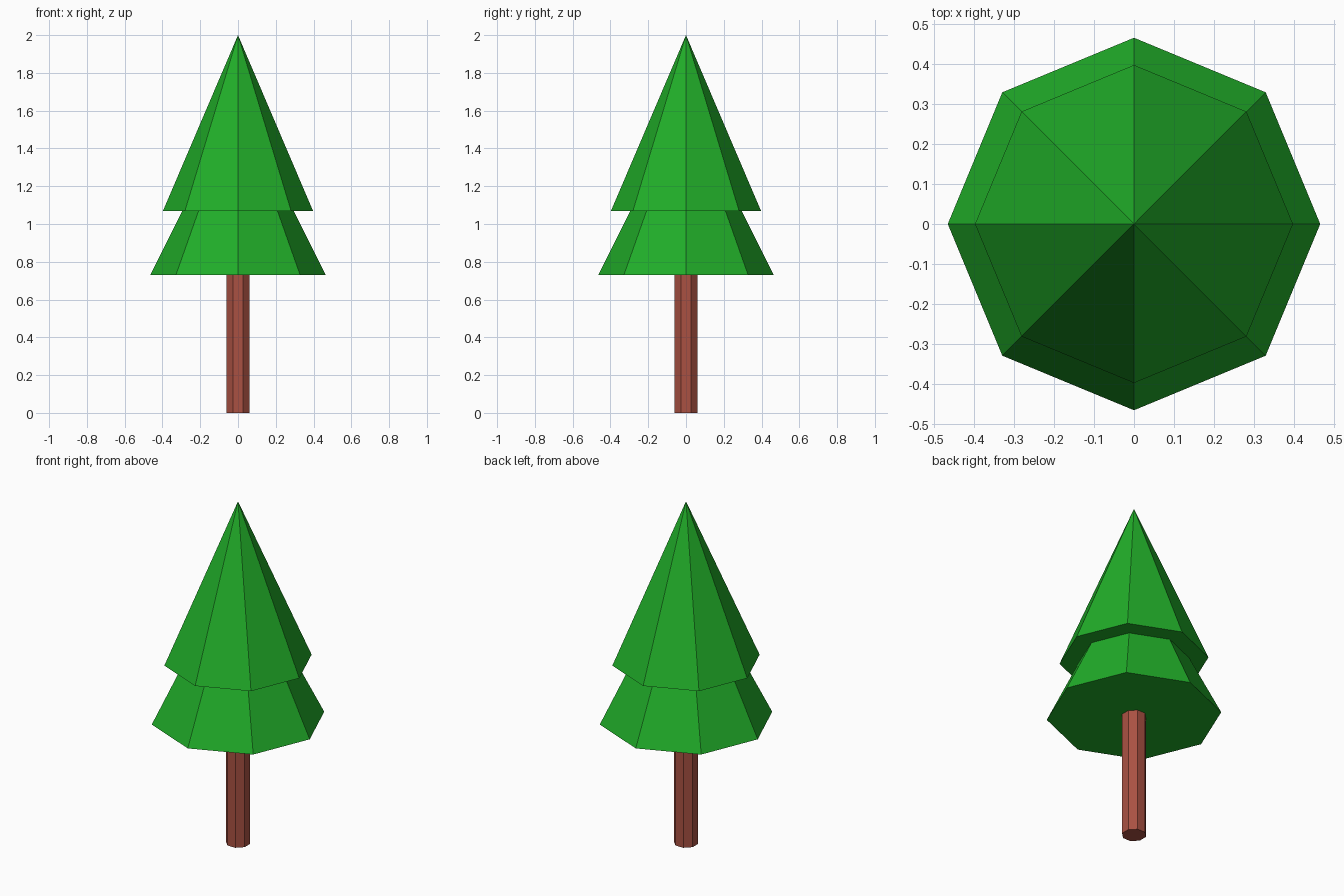
import bpy
from math import radians

if "Cube" in bpy.data.objects:
    bpy.data.objects.remove(bpy.data.objects["Cube"])


def material(name, color):
    m = bpy.data.materials.new(name)
    m.diffuse_color = (*color, 1)
    m.use_nodes = True
    m.node_tree.nodes["Principled BSDF"].inputs["Base Color"].default_value = m.diffuse_color
    return m


def cone(name, r1, r2, z0, z1, turn, mat):
    # Eight-sided cone or column standing between two heights
    bpy.ops.mesh.primitive_cone_add(vertices=8, radius1=r1, radius2=r2,
                                    depth=z1 - z0, location=(0, 0, (z0 + z1) / 2),
                                    rotation=(0, 0, radians(turn)))
    ob = bpy.context.object
    ob.name = name
    ob.data.materials.append(mat)
    return ob


green = material("foliage_green", (0.015, 0.42, 0.022))
brown = material("bark_brown", (0.40, 0.083, 0.055))

# Trunk, just reaching into the foliage
cone("trunk", 0.066, 0.066, 0.0, 0.74, 22.5, brown)

# Two overlapping tiers of foliage
cone("lower_foliage", 0.465, 0.0, 0.73, 1.66, 0, green)
cone("upper_foliage", 0.397, 0.0, 1.07, 2.0, 0, green)
